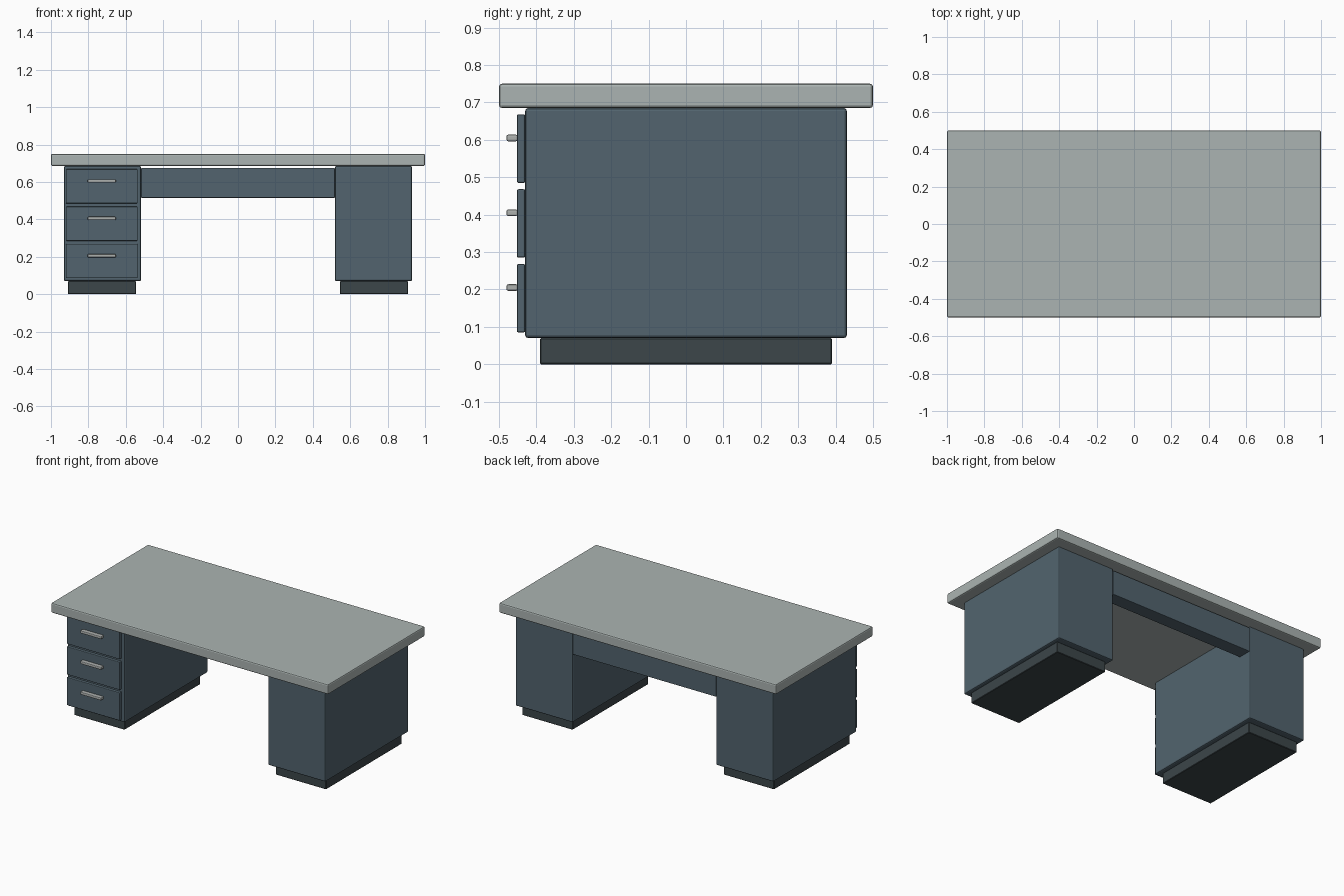
import bpy
import bmesh

if "Cube" in bpy.data.objects:
    bpy.data.objects.remove(bpy.data.objects["Cube"])


def material(name, rgb):
    m = bpy.data.materials.new(name)
    m.diffuse_color = (*rgb, 1.0)
    m.use_nodes = True
    m.node_tree.nodes["Principled BSDF"].inputs["Base Color"].default_value = m.diffuse_color
    return m


TOP = material("pale grey laminate", (0.407, 0.456, 0.445))
BODY = material("slate blue steel", (0.084, 0.127, 0.156))
BASE = material("dark charcoal", (0.045, 0.061, 0.067))
METAL = material("light metal", (0.42, 0.44, 0.43))


def box(name, x, y, z, mat, bevel=0.0, segments=2):
    """Box between (min, max) pairs on each axis, with softened edges."""
    bm = bmesh.new()
    bmesh.ops.create_cube(bm, size=1.0)
    for v in bm.verts:
        v.co = [lo + (c + 0.5) * (hi - lo) for c, (lo, hi) in zip(v.co, (x, y, z))]
    mesh = bpy.data.meshes.new(name)
    bm.to_mesh(mesh)
    bm.free()
    mesh.materials.append(mat)
    ob = bpy.data.objects.new(name, mesh)
    bpy.context.collection.objects.link(ob)
    if bevel:
        mod = ob.modifiers.new("soft_edges", "BEVEL")
        mod.width = bevel
        mod.segments = segments
    return ob


# Desktop slab
box("desktop", (-1.0, 1.0), (-0.5, 0.5), (0.685, 0.75), TOP, 0.008)

# Two pedestals, each on a recessed plinth
for side, s in (("left", -1), ("right", 1)):
    box(f"{side}_pedestal", sorted((s * 0.518, s * 0.931)), (-0.43, 0.43),
        (0.07, 0.685), BODY, 0.008)
    box(f"{side}_plinth", sorted((s * 0.545, s * 0.909)), (-0.39, 0.39),
        (0.0, 0.07), BASE, 0.003, 1)

# Panel closing the upper back of the knee space
box("modesty_panel", (-0.518, 0.518), (0.34, 0.43), (0.515, 0.675), BODY, 0.004)

# Three drawer fronts with bar handles
for i in range(3):
    z = 0.085 + 0.2 * i
    box(f"drawer_front_{i + 1}", (-0.92, -0.537), (-0.452, -0.43),
        (z, z + 0.183), BODY, 0.004)
    box(f"drawer_handle_{i + 1}", (-0.804, -0.653), (-0.48, -0.45),
        (z + 0.111, z + 0.129), METAL, 0.005)
